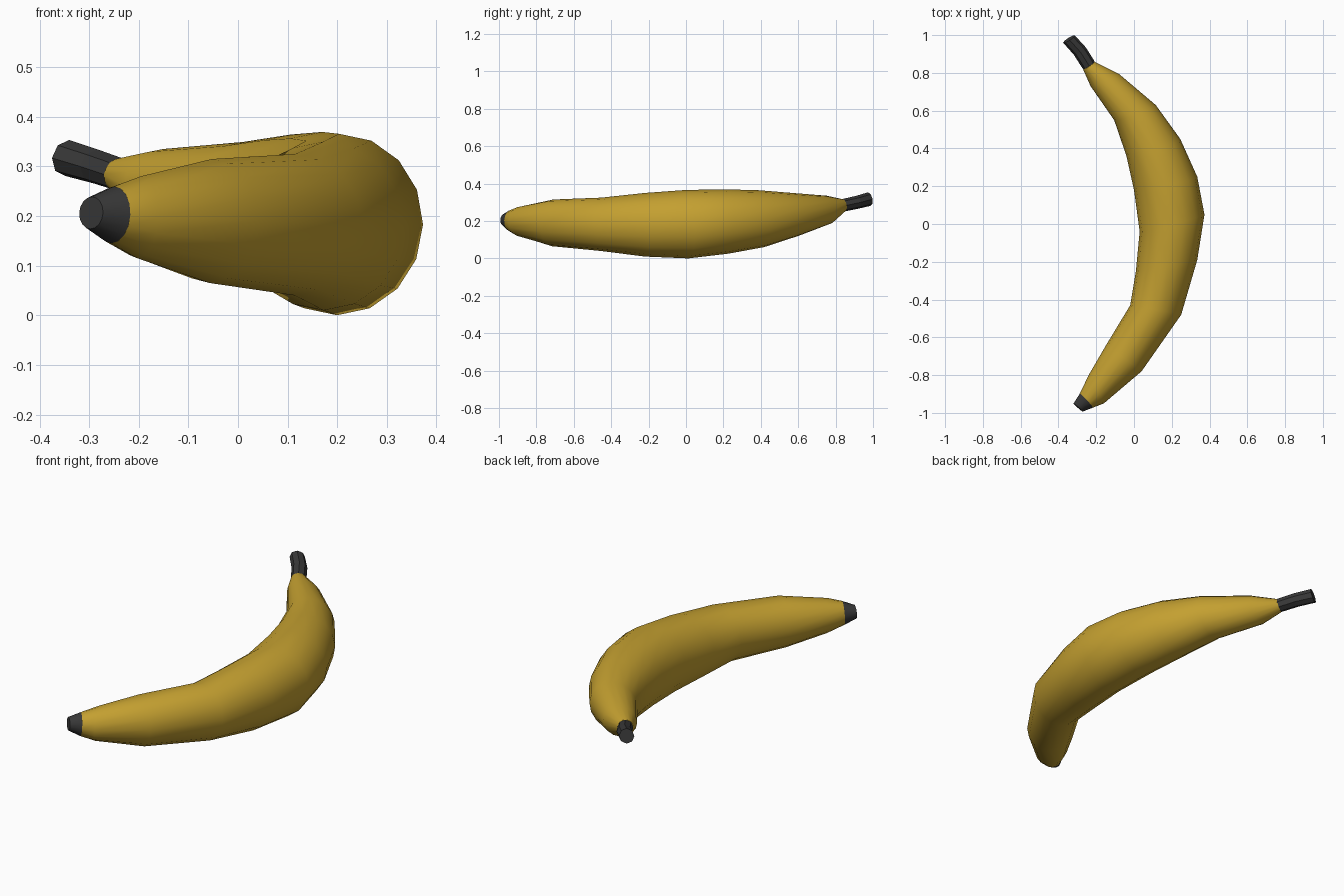
import bpy, bmesh, math
from mathutils import Vector

if "Cube" in bpy.data.objects:
    bpy.data.objects.remove(bpy.data.objects["Cube"])


def material(name, rgb):
    m = bpy.data.materials.new(name)
    m.diffuse_color = (*rgb, 1)
    m.use_nodes = True
    m.node_tree.nodes["Principled BSDF"].inputs["Base Color"].default_value = m.diffuse_color
    return m


def loft(name, rings, sides, mat, smooth_angle):
    """Tube through rings of (outer x, y, inner x, y, bottom z, top z)."""
    centres = [Vector(((a + c) / 2, (b + d) / 2, (lo + hi) / 2))
               for a, b, c, d, lo, hi in rings]
    bm = bmesh.new()
    loops = []
    for i, (a, b, c, d, lo, hi) in enumerate(rings):
        tangent = centres[min(i + 1, len(rings) - 1)] - centres[max(i - 1, 0)]
        u = Vector((a - c, b - d, 0)) / 2
        v = u.cross(tangent).normalized()
        if v.z < 0:
            v = -v
        v *= (hi - lo) / 2
        loops.append([bm.verts.new(centres[i] + u * math.cos(t) + v * math.sin(t))
                      for t in (2 * math.pi * k / sides for k in range(sides))])
    for p, q in zip(loops, loops[1:]):
        for k in range(sides):
            n = (k + 1) % sides
            bm.faces.new((p[k], p[n], q[n], q[k]))
    bm.faces.new(loops[0])
    bm.faces.new(loops[-1])
    bmesh.ops.recalc_face_normals(bm, faces=bm.faces)
    mesh = bpy.data.meshes.new(name)
    bm.to_mesh(mesh)
    bm.free()
    mesh.materials.append(mat)
    ob = bpy.data.objects.new(name, mesh)
    bpy.context.collection.objects.link(ob)
    bpy.ops.object.select_all(action='DESELECT')
    ob.select_set(True)
    bpy.context.view_layer.objects.active = ob
    if smooth_angle:
        bpy.ops.object.shade_smooth_by_angle(angle=math.radians(smooth_angle))
    return ob


yellow = material("peel_yellow", (0.55, 0.35, 0.03))
dark = material("dark_ends", (0.04, 0.04, 0.04))

# Peel, from the blossom end to the stem
seam = (-0.217, -0.972, -0.287, -0.898, 0.145, 0.26)
body = [
    seam,
    (-0.16, -0.95, -0.24, -0.80, 0.115, 0.28),
    (0.04, -0.78, -0.15, -0.645, 0.065, 0.315),
    (0.25, -0.48, -0.02, -0.43, 0.04, 0.325),
    (0.335, -0.19, 0.01, -0.25, 0.01, 0.35),
    (0.373, 0.05, 0.03, -0.04, 0.0, 0.366),
    (0.335, 0.25, 0.00, 0.18, 0.025, 0.37),
    (0.245, 0.45, -0.04, 0.36, 0.06, 0.365),
    (0.115, 0.63, -0.105, 0.55, 0.12, 0.35),
    (-0.08, 0.795, -0.23, 0.73, 0.185, 0.336),
    (-0.21, 0.86, -0.27, 0.82, 0.25, 0.318),
]
loft("banana_body", body, 16, yellow, 60)

# Dark blossom tip
tip = [(-0.272, -0.993, -0.32, -0.95, 0.174, 0.239), seam]
loft("blossom_tip", tip, 16, dark, 50)

# Faceted, slightly bent stem
stem = [
    (-0.208, 0.86, -0.27, 0.82, 0.25, 0.318),
    (-0.255, 0.935, -0.318, 0.895, 0.265, 0.335),
    (-0.313, 0.998, -0.375, 0.96, 0.28, 0.354),
]
loft("stem", stem, 8, dark, 0)
